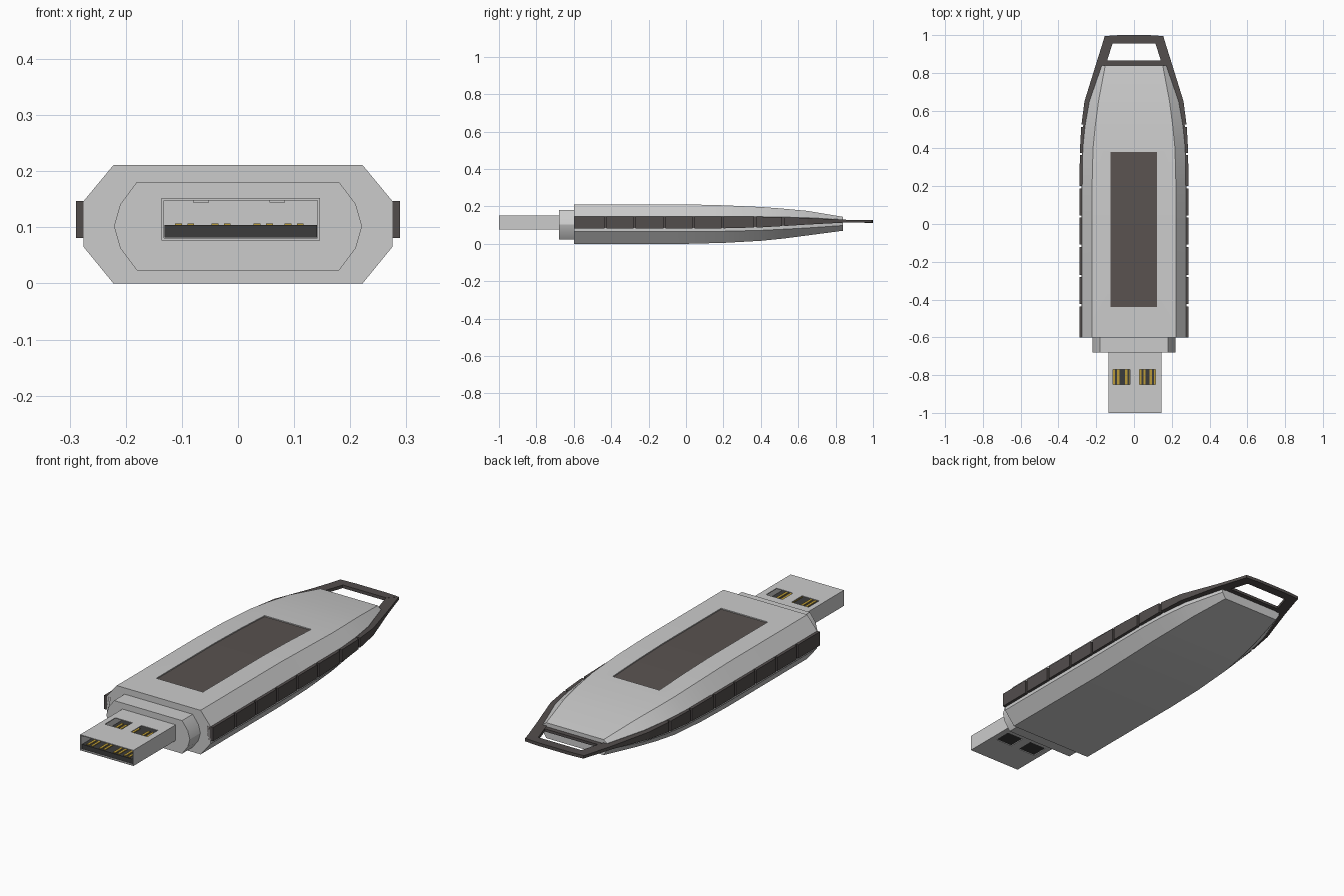
import bpy, bmesh

if "Cube" in bpy.data.objects:
    bpy.data.objects.remove(bpy.data.objects["Cube"])


def material(name, rgb):
    m = bpy.data.materials.new(name)
    m.diffuse_color = (*rgb, 1)
    m.use_nodes = True
    m.node_tree.nodes["Principled BSDF"].inputs["Base Color"].default_value = m.diffuse_color
    return m


DARK = material("dark_rubber", (0.085, 0.075, 0.073))
PANEL = material("panel_brown", (0.10, 0.085, 0.08))
BLACK = material("tongue_black", (0.045, 0.045, 0.045))
GOLD = material("contact_gold", (0.50, 0.33, 0.04))
STEEL = material("plug_steel", (0.55, 0.55, 0.55))


def finish(name, bm, mat=None, smooth=False):
    bmesh.ops.recalc_face_normals(bm, faces=bm.faces)
    me = bpy.data.meshes.new(name)
    bm.to_mesh(me)
    bm.free()
    ob = bpy.data.objects.new(name, me)
    bpy.context.collection.objects.link(ob)
    if mat:
        me.materials.append(mat)
    bpy.ops.object.select_all(action='DESELECT')
    ob.select_set(True)
    bpy.context.view_layer.objects.active = ob
    if smooth:
        bpy.ops.object.shade_smooth_by_angle(angle=0.5)
    return ob


def loft(name, rings, mat=None, smooth=False):
    """Skin a list of equal-length point rings and cap both ends."""
    bm = bmesh.new()
    vs = [[bm.verts.new(p) for p in r] for r in rings]
    n = len(rings[0])
    for a, b in zip(vs, vs[1:]):
        for i in range(n):
            j = (i + 1) % n
            bm.faces.new((a[i], a[j], b[j], b[i]))
    bm.faces.new(vs[0])
    bm.faces.new(vs[-1])
    return finish(name, bm, mat, smooth)


def rect(x0, x1, y, z0, z1):
    return [(x0, y, z0), (x1, y, z0), (x1, y, z1), (x0, y, z1)]


def box(name, x0, x1, y0, y1, z0, z1, mat=None):
    return loft(name, [rect(x0, x1, y0, z0, z1), rect(x0, x1, y1, z0, z1)], mat)


def mirrored_ring(half, y):
    return [(x, y, z) for x, z in half] + [(-x, y, z) for x, z in reversed(half)]


def cut(ob, cutter):
    mod = ob.modifiers.new("cut", 'BOOLEAN')
    mod.operation, mod.solver, mod.object = 'DIFFERENCE', 'EXACT', cutter
    cutter.hide_render = True
    bpy.context.view_layer.objects.active = ob
    bpy.ops.object.modifier_apply(modifier=mod.name)
    bpy.data.objects.remove(cutter)


def interp(table, y):
    for a, b in zip(table, table[1:]):
        if y <= b[0]:
            t = (y - a[0]) / (b[0] - a[0])
            return [p + (q - p) * t for p, q in zip(a, b)]
    return list(table[-1])


# Body stations: y, flat half width, side half width, bottom, side low, side high, top
BODY = [
    (-0.60, 0.222, 0.275, 0.000, 0.065, 0.147, 0.211),
    (0.00, 0.222, 0.275, 0.000, 0.065, 0.147, 0.211),
    (0.20, 0.222, 0.275, 0.005, 0.067, 0.146, 0.206),
    (0.40, 0.217, 0.271, 0.016, 0.072, 0.145, 0.197),
    (0.52, 0.205, 0.259, 0.028, 0.078, 0.143, 0.188),
    (0.65, 0.188, 0.236, 0.045, 0.085, 0.140, 0.176),
    (0.84, 0.152, 0.170, 0.070, 0.098, 0.130, 0.144),
]
body = loft("body", [mirrored_ring([(w, b), (s, lo), (s, hi), (w, t)], y)
                     for y, w, s, b, lo, hi, t in BODY], smooth=True)

# Recessed top panel following the body's upper surface
ys = [-0.44, 0.0, 0.20, 0.38]
tops = [interp(BODY, y)[6] for y in ys]
cut(body, loft("panel_cutter", [rect(-0.125, 0.122, y, t - 0.007, t + 0.05)
                                for y, t in zip(ys, tops)]))
loft("top_panel", [rect(-0.125, 0.122, y, t - 0.009, t - 0.005)
                   for y, t in zip(ys, tops)], PANEL)

# Collar between body and plug
COLLAR = [(0.180, 0.023), (0.210, 0.063), (0.221, 0.102), (0.210, 0.141), (0.180, 0.181)]
loft("collar", [mirrored_ring(COLLAR, y) for y in (-0.68, -0.595)], smooth=True)

# Hollow plug shell with windows on top and bottom
plug = box("plug_shell", -0.136, 0.146, -1.0, -0.675, 0.077, 0.152, STEEL)
cut(plug, box("hollow_cutter", -0.132, 0.142, -1.1, -0.69, 0.081, 0.148))
for x0, x1 in ((-0.110, -0.020), (0.028, 0.115)):
    cut(plug, box("window_cutter", x0, x1, -0.85, -0.77, 0.0, 0.3))

# Tongue, contacts and spring tabs inside the plug
box("tongue", -0.131, 0.141, -0.992, -0.68, 0.0815, 0.104, BLACK)
for i, x in enumerate((-0.095, -0.030, 0.045, 0.100)):
    for dx in (-0.011, 0.011):
        box(f"contact_{i}", x + dx - 0.006, x + dx + 0.006, -0.985, -0.72,
            0.102, 0.107, GOLD)
for x in (-0.066, 0.070):
    box("spring_tab", x - 0.014, x + 0.014, -0.76, -0.70, 0.144, 0.149, STEEL)

# Side band stations: y, inner x, outer x, low z, high z
BAND = [
    (-0.600, 0.255, 0.289, 0.081, 0.147),
    (0.200, 0.255, 0.289, 0.083, 0.147),
    (0.400, 0.250, 0.286, 0.088, 0.145),
    (0.520, 0.240, 0.279, 0.095, 0.142),
    (0.650, 0.215, 0.262, 0.103, 0.138),
    (0.840, 0.150, 0.203, 0.113, 0.129),
    (0.955, 0.114, 0.167, 0.113, 0.127),
    (0.995, 0.100, 0.155, 0.113, 0.127),
]


def band_piece(name, side, y0, y1, inset):
    stops = [y0] + [r[0] for r in BAND if y0 < r[0] < y1] + [y1]
    rings = []
    for y in stops:
        _, xi, xo, lo, hi = interp(BAND, y)
        rings.append(rect(side * xi, side * (xo - inset), y, lo + inset * 0.2, hi - inset * 0.2))
    return loft(name, rings, DARK)


# Continuous strip under raised grip blocks, running on into the loop arms
GAPS = [-0.60, -0.43, -0.275, -0.115, 0.04, 0.195, 0.37, 0.52]
for side in (-1, 1):
    band_piece("band_base", side, -0.598, 0.53, 0.010)
    for a, b in zip(GAPS, GAPS[1:]):
        band_piece("grip_block", side, a + (0.006 if a > -0.6 else 0), b - 0.006, 0)
    band_piece("loop_arm", side, 0.526, 0.995, 0)

# Loop end bar (slightly bowed) and cross bar by the body
bm = bmesh.new()
outline = [(-0.155, 0.995), (-0.118, 0.955), (0.118, 0.955), (0.155, 0.995),
           (0.08, 1.0), (-0.08, 1.0)]
base = bm.faces.new([bm.verts.new((x, y, 0.1125)) for x, y in outline])
ext = bmesh.ops.extrude_face_region(bm, geom=[base])["geom"]
bmesh.ops.translate(bm, vec=(0, 0, 0.015),
                    verts=[v for v in ext if isinstance(v, bmesh.types.BMVert)])
finish("loop_end", bm, DARK)
box("loop_cross_bar", -0.155, 0.155, 0.848, 0.865, 0.1135, 0.1265, DARK)
box("loop_root", -0.150, 0.150, 0.80, 0.85, 0.115, 0.125, DARK)
